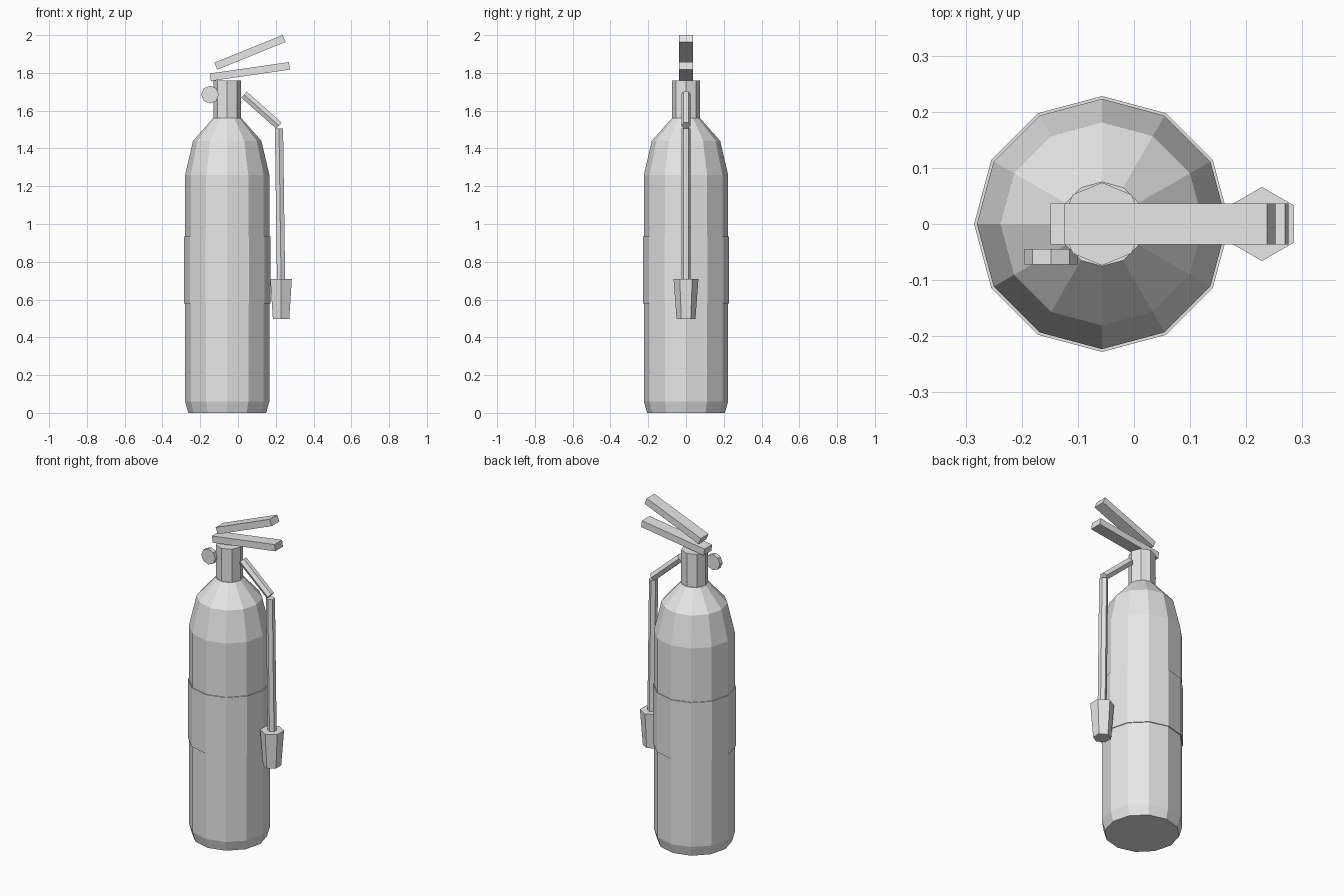
import bpy, bmesh
from math import radians, cos, sin, pi
from mathutils import Matrix, Vector

if "Cube" in bpy.data.objects:
    bpy.data.objects.remove(bpy.data.objects["Cube"], do_unlink=True)

GREY = (0.8, 0.8, 0.8, 1)
grey = bpy.data.materials.new("light grey")
grey.use_nodes = True
grey.diffuse_color = GREY
grey.node_tree.nodes["Principled BSDF"].inputs["Base Color"].default_value = GREY


def finish(name, bm, matrix):
    bm.transform(matrix)
    bmesh.ops.recalc_face_normals(bm, faces=bm.faces)
    mesh = bpy.data.meshes.new(name)
    bm.to_mesh(mesh)
    bm.free()
    mesh.materials.append(grey)
    obj = bpy.data.objects.new(name, mesh)
    bpy.context.collection.objects.link(obj)
    return obj


def turned(name, profile, sides, matrix, phase=0):
    """Faceted solid of revolution from (radius, height) pairs."""
    bm = bmesh.new()
    rings = []
    for r, z in profile:
        angles = [phase + 2 * pi * i / sides for i in range(sides)]
        rings.append([bm.verts.new((r * cos(a), r * sin(a), z)) for a in angles])
    for low, high in zip(rings, rings[1:]):
        for i in range(sides):
            j = (i + 1) % sides
            bm.faces.new((low[i], low[j], high[j], high[i]))
    bm.faces.new(rings[0])
    bm.faces.new(rings[-1])
    return finish(name, bm, matrix)


def tube(name, start, end, radius):
    """Six-sided tube lying in the xz plane, with corners towards front and back."""
    a, b = Vector(start), Vector(end)
    turn = Vector((0, 0, 1)).rotation_difference(b - a).to_matrix().to_4x4()
    return turned(name, [(radius, 0), (radius, (b - a).length)], 6,
                  Matrix.Translation(a) @ turn, pi / 2)


def lever(name, centre, length, tilt):
    bm = bmesh.new()
    bmesh.ops.create_cube(bm, size=1, matrix=Matrix.Diagonal((length, 0.073, 0.04, 1)))
    return finish(name, bm, Matrix.Translation(centre) @ Matrix.Rotation(radians(-tilt), 4, 'Y'))


# Tank, wrapped band and valve neck
axis = Matrix.Translation((-0.057, 0, 0))
turned("tank", [(0.206, 0), (0.223, 0.06), (0.223, 1.26), (0.181, 1.44), (0.075, 1.56)], 12, axis)
turned("band", [(0.228, 0.578), (0.228, 0.935)], 12, axis)
turned("valve_neck", [(0.074, 1.55), (0.074, 1.76)], 8, axis)

# Pressure gauge facing the front
turned("gauge", [(0.047, -0.0135), (0.047, 0.0135)], 8,
       Matrix.Translation((-0.148, -0.0585, 1.685)) @ Matrix.Rotation(pi / 2, 4, 'X'))

# Carrying handle and squeeze lever
lever("lower_handle", (0.063, 0, 1.807), 0.423, 8.2)
lever("upper_lever", (0.0635, 0, 1.909), 0.39, 22)

# Hose and nozzle
tube("upper_hose", (0.032, 0, 1.685), (0.217, 0, 1.52), 0.025)
tube("lower_hose", (0.217, 0, 1.505), (0.228, 0, 0.7), 0.025)
turned("nozzle", [(0.05, 0.498), (0.066, 0.71)], 6, Matrix.Translation((0.228, 0, 0)), pi / 2)
